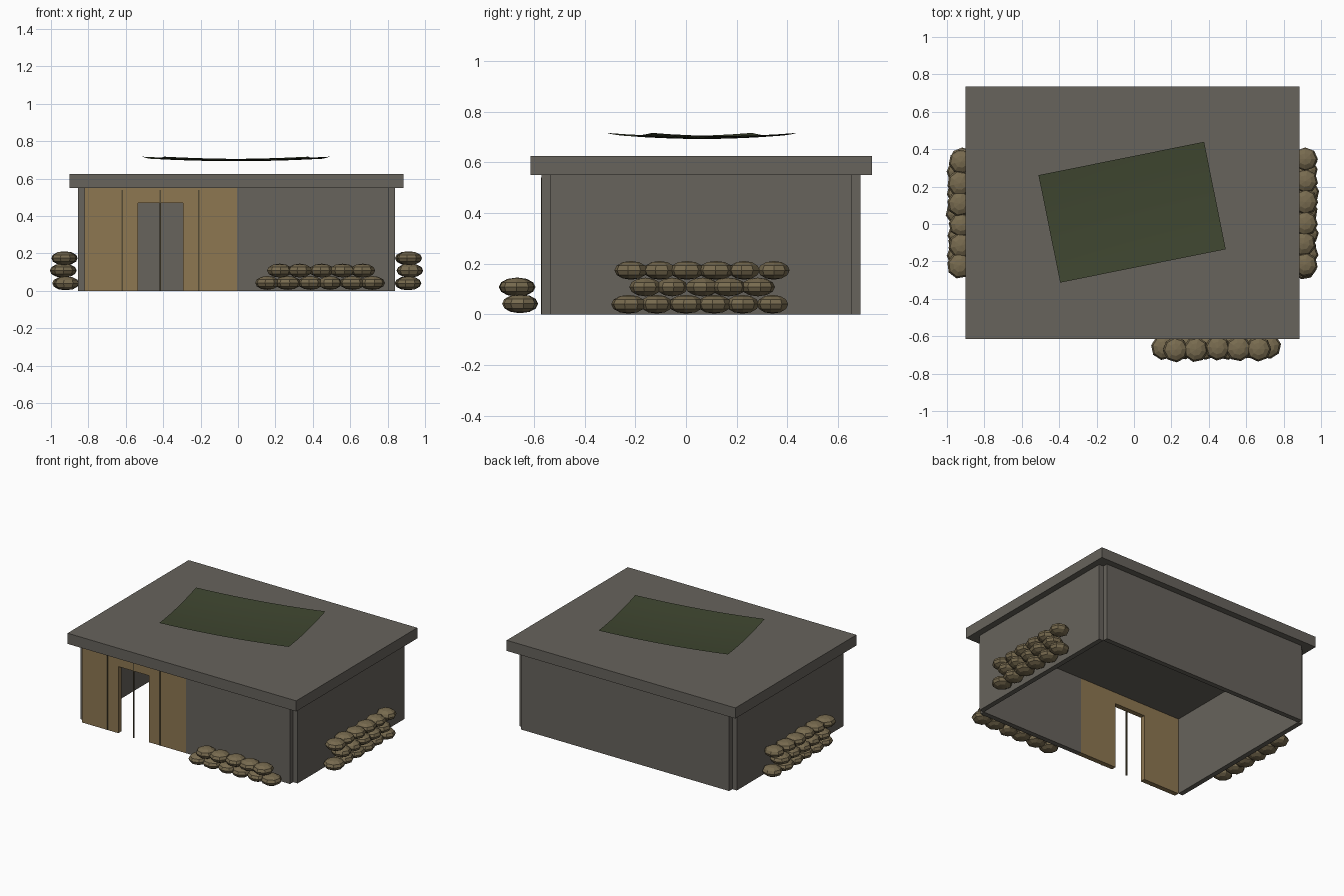
import bpy, bmesh, math, random
from mathutils import Matrix, Vector

random.seed(4)
cube = bpy.data.objects.get("Cube")
if cube:
    bpy.data.objects.remove(cube, do_unlink=True)


def material(name, rgb):
    m = bpy.data.materials.new(name)
    m.use_nodes = True
    m.diffuse_color = (*rgb, 1)
    m.node_tree.nodes["Principled BSDF"].inputs["Base Color"].default_value = (*rgb, 1)
    return m


CONCRETE = material("concrete grey", (0.135, 0.125, 0.107))
WOOD = material("plank brown", (0.27, 0.185, 0.083))
SEAM = material("dark seam brown", (0.09, 0.07, 0.035))
BURLAP = material("burlap tan", (0.185, 0.145, 0.078))
CANVAS = material("canvas green", (0.05, 0.062, 0.03))


def finish(name, bm, mat):
    mesh = bpy.data.meshes.new(name)
    bm.to_mesh(mesh)
    bm.free()
    mesh.materials.append(mat)
    obj = bpy.data.objects.new(name, mesh)
    bpy.context.collection.objects.link(obj)
    return obj


def box(name, mat, x0, x1, y0, y1, z0, z1):
    bm = bmesh.new()
    size = Vector((x1 - x0, y1 - y0, z1 - z0))
    centre = Vector((x0 + x1, y0 + y1, z0 + z1)) / 2
    bmesh.ops.create_cube(bm, size=1, matrix=Matrix.LocRotScale(centre, None, size))
    return finish(name, bm, mat)


# Walls: the four panels meet at notched corners
X0, X1, Y0, Y1, T, H = -0.855, 0.84, -0.57, 0.69, 0.035, 0.55
box("right_wall", CONCRETE, X0, X0 + T, Y0 + T, Y1 - T, 0, H)
box("left_wall", CONCRETE, X1 - T, X1, Y0 + T, Y1 - T, 0, H)
box("back_wall", CONCRETE, X0 + T, X1 - T, Y1 - T, Y1, 0, H)
box("front_wall", CONCRETE, -0.005, X1 - T, Y0, Y0 + T, 0, H)
box("roof_slab", CONCRETE, -0.9, 0.885, -0.615, 0.735, H, 0.625)

# Plank front: an arch-shaped outline around the doorway, extruded
bm = bmesh.new()
left, right, door_l, door_r, door_h = X0 + T, -0.005, -0.535, -0.295, 0.47
outline = [(left, 0), (door_l, 0), (door_l, door_h), (door_r, door_h),
           (door_r, 0), (right, 0), (right, H), (left, H)]
face = bm.faces.new([bm.verts.new((x, Y0, z)) for x, z in outline])
back = bmesh.ops.extrude_face_region(bm, geom=[face])
bmesh.ops.translate(bm, vec=(0, T, 0),
                    verts=[v for v in back["geom"] if isinstance(v, bmesh.types.BMVert)])
bmesh.ops.recalc_face_normals(bm, faces=bm.faces)
finish("plank_front", bm, WOOD)

# Thin seam strips; the middle one stands in the doorway
for i in range(3):
    x = -0.62 + 0.205 * i
    box(f"plank_seam_{i + 1}", SEAM, x - 0.004, x + 0.004, Y0 - 0.003, Y0 + 0.004, 0, 0.54)

# Sagging canvas sheet hovering over the roof
bm = bmesh.new()
bmesh.ops.create_grid(bm, x_segments=10, y_segments=8, size=1)
for v in bm.verts:
    u, w = v.co.x, v.co.y
    v.co = (u * 0.4515, w * 0.293, 0.012 * (u * u + w * w))
canvas = finish("canvas_sheet", bm, CANVAS)
canvas.location = (-0.01, 0.063, 0.693)
canvas.rotation_euler.z = math.radians(11.4)
for p in canvas.data.polygons:
    p.use_smooth = True


# Sandbag stacks: faceted, squashed spheres in staggered rows
def sandbag_stack(name, origin, angle, rows):
    bm = bmesh.new()
    place = Matrix.Translation(origin) @ Matrix.Rotation(angle, 4, "Z")
    for count, start, depth, z in rows:
        for i in range(count):
            spot = Vector((start + 0.112 * i + random.uniform(-0.006, 0.006),
                           depth + random.uniform(-0.006, 0.006), z))
            size = (0.067 + random.uniform(-0.005, 0.005), 0.068, 0.037)
            turn = Matrix.Rotation(random.uniform(-0.25, 0.25), 3, "Z").to_quaternion()
            bmesh.ops.create_uvsphere(bm, u_segments=8, v_segments=6, radius=1,
                                      matrix=place @ Matrix.LocRotScale(spot, turn, size))
    return finish(name, bm, BURLAP)


side_rows = [(6, -0.28, 0, 0.04), (5, -0.22, -0.012, 0.108), (6, -0.272, -0.003, 0.174)]
sandbag_stack("front_sandbags", (0.44, -0.655, 0), 0,
              [(6, -0.28, 0, 0.042), (5, -0.222, -0.012, 0.108)])
sandbag_stack("left_sandbags", (0.908, 0.057, 0), math.pi / 2, side_rows)
sandbag_stack("right_sandbags", (-0.923, 0.063, 0), -math.pi / 2, side_rows)
